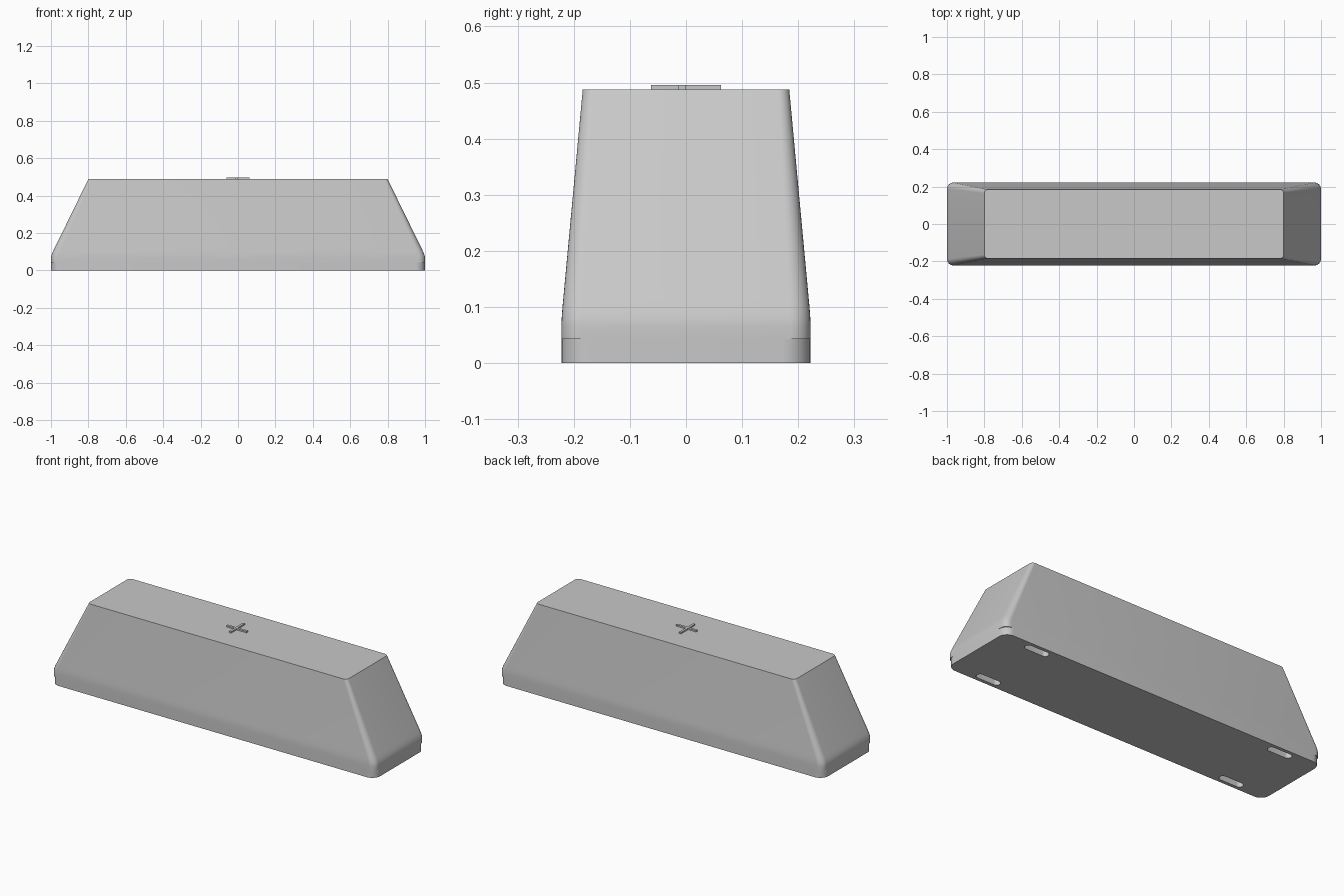
import bpy, bmesh, math

if "Cube" in bpy.data.objects:
    bpy.data.objects.remove(bpy.data.objects["Cube"])

grey = bpy.data.materials.new("warm_grey")
grey.diffuse_color = (0.58, 0.58, 0.58, 1)
grey.use_nodes = True
grey.node_tree.nodes["Principled BSDF"].inputs["Base Color"].default_value = grey.diffuse_color


def rounded_rect(hx, hy, r, seg=8):
    """Counter-clockwise outline of a rounded rectangle."""
    pts = []
    for i, (sx, sy) in enumerate([(1, 1), (-1, 1), (-1, -1), (1, -1)]):
        for k in range(seg + 1):
            a = math.radians(90 * (i + k / seg))
            pts.append((sx * (hx - r) + r * math.cos(a),
                        sy * (hy - r) + r * math.sin(a)))
    return pts


def loft(name, rings, offset=(0, 0)):
    """Closed solid through rings of (z, half x, half y, corner radius)."""
    bm = bmesh.new()
    loops = [[bm.verts.new((x + offset[0], y + offset[1], z))
              for x, y in rounded_rect(hx, hy, r)] for z, hx, hy, r in rings]
    n = len(loops[0])
    for a, b in zip(loops, loops[1:]):
        for i in range(n):
            j = (i + 1) % n
            bm.faces.new((a[i], a[j], b[j], b[i]))
    bm.faces.new(loops[0][::-1])
    bm.faces.new(loops[-1])
    me = bpy.data.meshes.new(name)
    bm.to_mesh(me)
    bm.free()
    ob = bpy.data.objects.new(name, me)
    bpy.context.collection.objects.link(ob)
    me.materials.append(grey)
    return ob


def activate(ob):
    bpy.ops.object.select_all(action='DESELECT')
    ob.select_set(True)
    bpy.context.view_layer.objects.active = ob


def smooth(ob):
    activate(ob)
    bpy.ops.object.shade_smooth_by_angle(angle=math.radians(30))


# Tapered body: short upright skirt, soft bend, then straight slopes
Z0, Z1 = 0.08, 0.488


def slope(z):
    t = (z - Z0) / (Z1 - Z0)
    return (z, 1 - 0.2 * t, 0.222 - 0.038 * t, 0.036 - 0.016 * t)


body = loft("body", [(0.043, 1, 0.222, 0.036), (0.066, 1, 0.222, 0.036),
                     (0.08, 0.998, 0.2216, 0.036), slope(0.098),
                     slope(0.115), slope(Z1)])
smooth(body)

# Base plate with rounder corners and four slots underneath
base = loft("base_plate", [(0, 1, 0.222, 0.05), (0.043, 1, 0.222, 0.05)])
for sx in (-1, 1):
    for sy in (-1, 1):
        cutter = loft("slot_cutter", [(-0.05, 0.072, 0.02, 0.0195),
                                      (0.08, 0.072, 0.02, 0.0195)],
                      (sx * 0.77, sy * 0.183))
        cutter.hide_render = True
        activate(base)
        mod = base.modifiers.new("slot", 'BOOLEAN')
        mod.operation = 'DIFFERENCE'
        mod.solver = 'EXACT'
        mod.object = cutter
        bpy.ops.object.modifier_apply(modifier=mod.name)
        bpy.data.objects.remove(cutter)
smooth(base)

# Raised cross on the top: one twelve-sided outline, extruded
A, LO, HI = 0.062, -0.013, 0.0
outline = [(LO, -A), (HI, -A), (HI, LO), (A, LO), (A, HI), (HI, HI),
           (HI, A), (LO, A), (LO, HI), (-A, HI), (-A, LO), (LO, LO)]
bm = bmesh.new()
face = bm.faces.new([bm.verts.new((x, y, 0.486)) for x, y in outline])
ext = bmesh.ops.extrude_face_region(bm, geom=[face], use_keep_orig=True)
for v in ext["geom"]:
    if isinstance(v, bmesh.types.BMVert):
        v.co.z = 0.496
bmesh.ops.recalc_face_normals(bm, faces=bm.faces)
me = bpy.data.meshes.new("top_cross")
bm.to_mesh(me)
bm.free()
me.materials.append(grey)
bpy.context.collection.objects.link(bpy.data.objects.new("top_cross", me))
